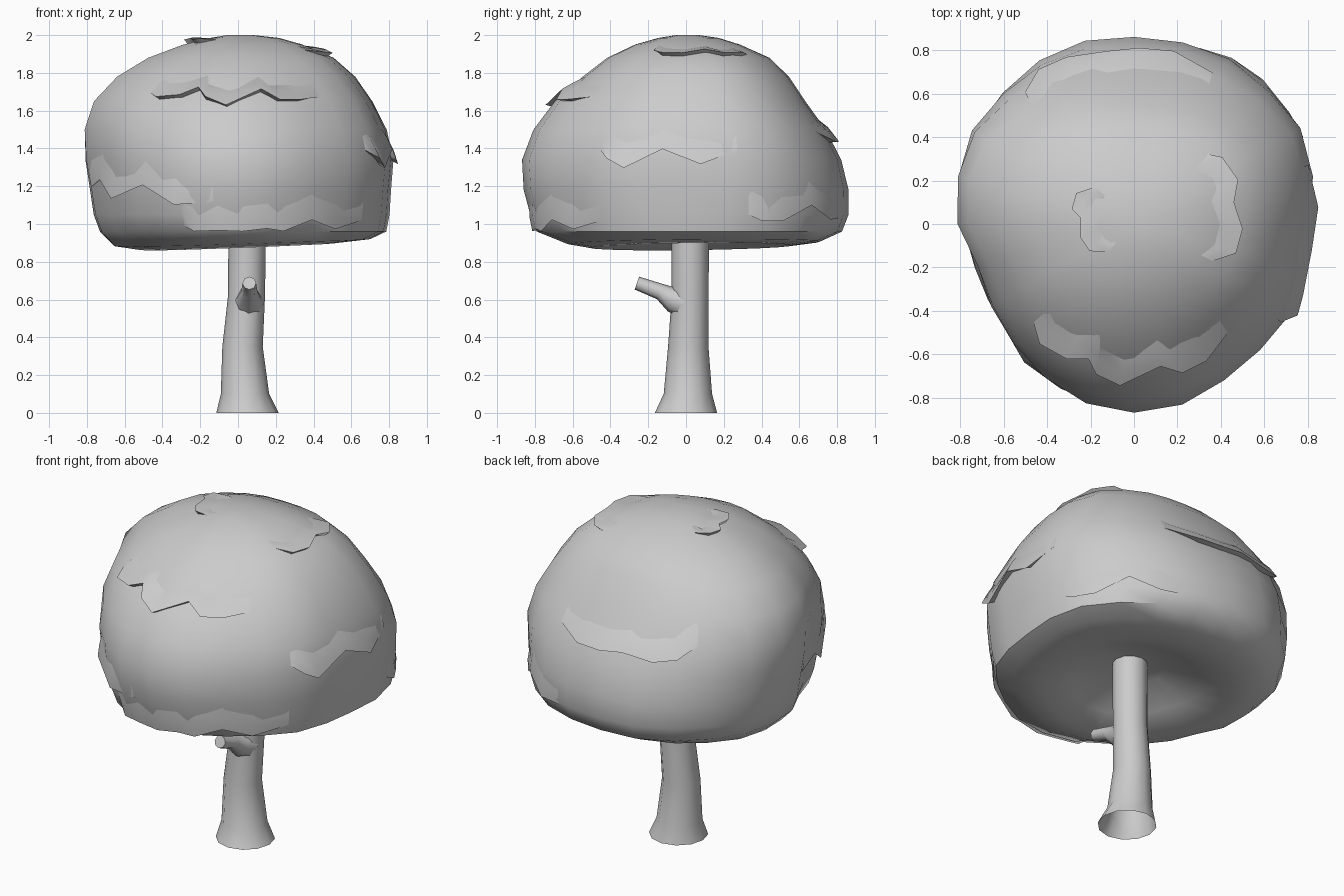
import bpy, bmesh, math
from mathutils import Vector
from mathutils.bvhtree import BVHTree

if "Cube" in bpy.data.objects:
    bpy.data.objects.remove(bpy.data.objects["Cube"])


def loft(name, rows, closed=True, cap_first=False, cap_last=False, angle=50):
    """Skin a list of point rows into one smooth object."""
    bm = bmesh.new()
    vs = [[bm.verts.new(p) for p in row] for row in rows]
    n = len(rows[0])
    for a, b in zip(vs, vs[1:]):
        for i in range(n if closed else n - 1):
            j = (i + 1) % n
            bm.faces.new((a[i], a[j], b[j], b[i]))
    if cap_first:
        bm.faces.new(vs[0])
    if cap_last:
        bm.faces.new(vs[-1])
    bmesh.ops.recalc_face_normals(bm, faces=bm.faces)
    tree = BVHTree.FromBMesh(bm)
    me = bpy.data.meshes.new(name)
    bm.to_mesh(me)
    bm.free()
    ob = bpy.data.objects.new(name, me)
    bpy.context.collection.objects.link(ob)
    bpy.ops.object.select_all(action='DESELECT')
    ob.select_set(True)
    bpy.context.view_layer.objects.active = ob
    bpy.ops.object.shade_smooth_by_angle(angle=math.radians(angle))
    return tree


def ring(centre, radius, axis=(0, 0, 1), sides=12):
    q = Vector((0, 0, 1)).rotation_difference(Vector(axis))
    return [Vector(centre) + q @ Vector((radius * math.cos(2 * math.pi * i / sides),
                                         radius * math.sin(2 * math.pi * i / sides), 0))
            for i in range(sides)]


# Trunk: flared, slightly bent, open at the foot
loft("trunk", [ring(c, r) for c, r in [
    ((.05, 0, 0), .165), ((.037, .01, .1), .128), ((.024, .012, .35), .107),
    ((.045, .022, .62), .098), ((.048, .022, .9), .099), ((.048, .022, 1.06), .099)]])

# Branch stub
d = (0, -1, .35)
loft("branch_stub", [ring(c, r, d, 8) for c, r in [
    ((.055, -.01, .585), .085), ((.057, -.075, .60), .066),
    ((.06, -.14, .643), .043), ((.06, -.26, .687), .036)]], cap_last=True)

# Canopy: plan radius every 15 degrees, times a blend of four side profiles
PLAN = [.81, .855, .895, .89, .885, .87, .865, .88, .885, .88, .885, .855,
        .82, .755, .77, .79, .82, .855, .868, .86, .83, .82, .83, .81]
# rows: z, then radius fraction on right, back, left, front
PROFILE = [
    (2.0, .10, .08, .07, .06), (1.985, .27, .20, .18, .17), (1.95, .42, .33, .35, .31),
    (1.88, .62, .51, .58, .48), (1.78, .76, .63, .78, .63), (1.65, .87, .73, .93, .80),
    (1.5, .96, .855, .99, .93), (1.34, 1, .95, .98, 1), (1.18, .98, .995, .945, .99),
    (1.05, .97, .995, .92, .95), (.96, .95, .955, .88, .91), (.9, .85, .82, .79, .72),
    (.88, .64, .64, .62, .58), (.94, .42, .42, .42, .42), (1.02, .2, .2, .2, .2)]
rows = []
for z, *f in PROFILE:
    row = []
    for i, plan in enumerate(PLAN):
        a = math.radians(15 * i)
        q = i // 6
        w = math.sin(a - q * math.pi / 2) ** 2
        r = plan * (f[q] * (1 - w) + f[(q + 1) % 4] * w)
        dz = -.02 * math.cos(a - math.radians(200)) if z < .95 else 0
        row.append((r * math.cos(a), r * math.sin(a), z + dz))
    rows.append(row)
canopy = loft("canopy", rows, cap_first=True, cap_last=True)

# Leaf ledges: scalloped edges drawn in a view and projected onto the canopy
VIEWS = {
    "front": (lambda u, v: (u, -2, v), (0, 1, 0)),
    "back": (lambda u, v: (u, 2, v), (0, -1, 0)),
    "right": (lambda u, v: (2, u, v), (-1, 0, 0)),
    "top": (lambda u, v: (u, v, 3), (0, 0, -1))}


def ledge(name, view, pts, lift=.035, reach=.15):
    origin, direction = VIEWS[view]
    grid = [[], [], [], []]
    for k, (u, v) in enumerate(pts):
        hit, nor, _, _ = canopy.ray_cast(Vector(origin(u, v)), Vector(direction))
        if hit is None:
            continue
        up = Vector((0, 0, 1))
        up = (up - nor * nor.dot(up)).normalized()
        h = .004 if k in (0, len(pts) - 1) else lift
        p0, n0, _, _ = canopy.find_nearest(hit + up * reach)
        p1, n1, _, _ = canopy.find_nearest(hit + up * reach * .45)
        grid[0].append(p0 - n0 * .004)
        grid[1].append(p1 + n1 * h * .55)
        grid[2].append(hit + nor * h)
        grid[3].append(hit + up * .02 - nor * .015)
    loft(name, grid, closed=False)


ledge("ledge_front_upper", "front", [
    (-.46, 1.69), (-.42, 1.65), (-.3, 1.66), (-.2, 1.70), (-.17, 1.65), (-.06, 1.61),
    (.12, 1.69), (.21, 1.64), (.32, 1.64), (.43, 1.67)])
ledge("ledge_front_left", "front", [
    (-.77, 1.2), (-.7, 1.24), (-.64, 1.14), (-.48, 1.21), (-.32, 1.11), (-.13, 1.12)])
ledge("ledge_front_lower", "front", [
    (-.28, .99), (-.22, .97), (-.1, .975), (.02, .97), (.15, .985), (.23, .97),
    (.38, 1.03), (.5, .98), (.65, 1.02)], lift=.025)
ledge("ledge_right", "right", [
    (-.45, 1.39), (-.41, 1.34), (-.32, 1.30), (-.12, 1.39), (.08, 1.32), (.27, 1.39)])
ledge("ledge_back_right", "right", [
    (.33, 1.05), (.4, 1.02), (.5, 1.02), (.65, 1.1), (.75, 1.03), (.8, 1.03)], lift=.02)
ledge("ledge_back", "back", [
    (-.5, 1.52), (-.42, 1.45), (-.3, 1.42), (-.12, 1.44), (.02, 1.42), (.18, 1.42),
    (.36, 1.48)])
ledge("ledge_top_left", "top", [
    (-.18, .17), (-.26, .14), (-.28, .07), (-.24, .03), (-.24, -.06), (-.2, -.12),
    (-.12, -.13)], lift=.025, reach=.1)
ledge("ledge_top_right", "top", [
    (.34, .32), (.4, .3), (.47, .2), (.45, .1), (.49, -.02), (.46, -.13), (.36, -.17)],
    lift=.025, reach=.12)
